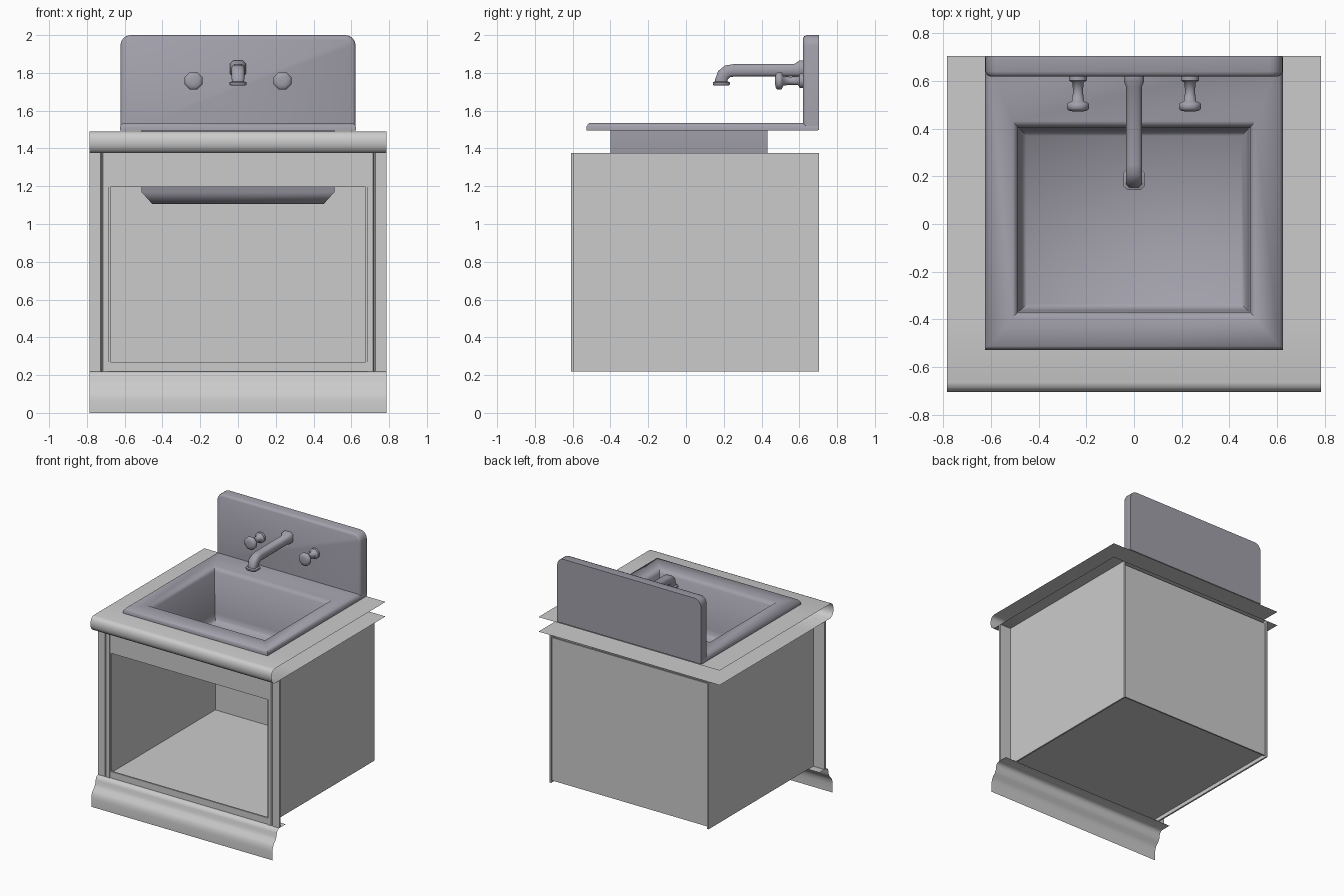
import bpy, bmesh, math
from mathutils import Vector

if "Cube" in bpy.data.objects:
    bpy.data.objects.remove(bpy.data.objects["Cube"])


def material(name, rgb):
    m = bpy.data.materials.new(name)
    m.diffuse_color = (*rgb, 1)
    m.use_nodes = True
    m.node_tree.nodes["Principled BSDF"].inputs["Base Color"].default_value = m.diffuse_color
    return m


steel = material("steel", (0.36, 0.35, 0.405))
paint = material("paint", (0.58, 0.58, 0.58))


def finish(name, bm, mat, angle):
    bmesh.ops.recalc_face_normals(bm, faces=bm.faces[:])
    me = bpy.data.meshes.new(name)
    bm.to_mesh(me)
    bm.free()
    ob = bpy.data.objects.new(name, me)
    bpy.context.collection.objects.link(ob)
    me.shade_smooth()
    me.set_sharp_from_angle(angle=math.radians(angle))
    me.materials.append(mat)
    return ob


def loft(name, rings, mat=paint, caps=True, closed=True, angle=40, edit=None):
    """Bridge a sequence of equal-length point loops."""
    bm = bmesh.new()
    vs = [[bm.verts.new(p) for p in r] for r in rings]
    n = len(rings[0])
    for a, b in zip(vs, vs[1:]):
        for i in range(n if closed else n - 1):
            j = (i + 1) % n
            bm.faces.new((a[i], a[j], b[j], b[i]))
    if caps:
        bm.faces.new(vs[0][::-1])
        bm.faces.new(vs[-1])
    if edit:
        edit(bm)
    return finish(name, bm, mat, angle)


def box(name, x0, x1, y0, y1, z0, z1):
    rect = [(x0, y0), (x1, y0), (x1, y1), (x0, y1)]
    return loft(name, [[(x, y, z) for x, y in rect] for z in (z0, z1)])


def sheet(name, profile, edit=None):
    """Open y-z profile stretched across the full width."""
    return loft(name, [[(x, y, z) for y, z in profile] for x in (-.785, .785)],
                caps=False, closed=False, edit=edit)


def octo(c, r, u, v, k=.414):
    """Eight-sided section; k sets flat length (larger is squarer)."""
    pts = [(1, -k), (1, k), (k, 1), (-k, 1), (-1, k), (-1, -k), (-k, -1), (k, -1)]
    return [Vector(c) + r * (a * Vector(u) + b * Vector(v)) for a, b in pts]


# countertop: open-ended shell with rounded nose, cut out for the basin
def cut_hole(bm):
    for co, no in [((-.51, 0, 0), (1, 0, 0)), ((.51, 0, 0), (1, 0, 0)),
                   ((0, -.398, 0), (0, 1, 0)), ((0, .43, 0), (0, 1, 0))]:
        bmesh.ops.bisect_plane(bm, geom=bm.verts[:] + bm.edges[:] + bm.faces[:],
                               plane_co=co, plane_no=no)
    inside = [f for f in bm.faces if abs(f.calc_center_median().x) < .5
              and -.39 < f.calc_center_median().y < .42]
    bmesh.ops.delete(bm, geom=inside, context='FACES')


sheet("countertop", [(.705, 1.49), (-.665, 1.49), (-.685, 1.485), (-.698, 1.47), (-.705, 1.445),
                     (-.703, 1.415), (-.692, 1.39), (-.67, 1.376), (.705, 1.376)], cut_hole)

# moulded plinth
sheet("plinth", [(-.53, .22), (-.615, .22), (-.633, .21), (-.641, .19), (-.645, .165),
                 (-.657, .14), (-.678, .12), (-.69, .095), (-.695, .065), (-.695, 0)])

# cabinet carcass
box("back_panel", -.675, .675, .683, .695, .235, 1.355)
box("cabinet_floor", -.675, .675, -.59, .685, .25, .262)
box("bottom_rail", -.687, .687, -.605, -.592, .22, .27)
box("top_rail", -.687, .687, -.605, -.592, 1.197, 1.376)
for s, side in ((-1, "left"), (1, "right")):
    box(side + "_panel", s * .675, s * .688, -.60, .705, .22, 1.376)
    # front stile with a V groove
    prof = [(.785, -.61), (.727, -.61), (.721, -.597), (.715, -.61), (.686, -.61), (.686, -.593), (.785, -.593)]
    loft(side + "_stile", [[(s * x, y, z) for x, y in prof] for z in (.22, 1.376)], angle=20)


# sink: rim and double-walled basin as one nest of rectangles
def rect(x, y0, y1, z):
    return [(-x, y0, z), (x, y0, z), (x, y1, z), (-x, y1, z)]


loft("sink", [rect(*r) for r in [
    (.455, -.345, .375, 1.107), (.51, -.40, .432, 1.168), (.51, -.40, .432, 1.495),
    (.625, -.528, .70, 1.495), (.625, -.528, .70, 1.515), (.61, -.513, .69, 1.535),
    (.51, -.395, .432, 1.535), (.487, -.37, .405, 1.503), (.48, -.365, .40, 1.18),
    (.47, -.355, .39, 1.145), (.45, -.335, .37, 1.122)]], steel, angle=55)


# backsplash with rounded top corners and softened front edge
def splash(inset, y):
    r, hx, top = .055 - inset, .623 - inset, 2.0 - inset
    arc = [(hx - r + r * math.cos(a), top - r + r * math.sin(a))
           for a in [k * math.pi / 8 for k in range(5)]]
    pts = [(hx, 1.497)] + arc + [(-x, z) for x, z in arc[::-1]] + [(-hx, 1.497)]
    return [(x, y, z) for x, z in pts]


loft("backsplash", [splash(0, .705), splash(0, .64), splash(.006, .626), splash(.016, .62)],
     steel, angle=50)

# spout: rounded square tube swept over an elbow (y, z, tilt, radius)
path = [(.625, 1.822, 0, .043), (.60, 1.822, 0, .043), (.575, 1.815, 0, .033), (.25, 1.813, 0, .033),
        (.22, 1.808, 25, .034), (.198, 1.79, 55, .034), (.187, 1.765, 90, .033), (.187, 1.755, 90, .033),
        (.187, 1.75, 90, .045), (.187, 1.738, 90, .045), (.187, 1.732, 90, .038)]
loft("spout", [octo((0, y, z), r, (1, 0, 0),
                    (0, -math.sin(math.radians(t)), math.cos(math.radians(t))), .6)
               for y, z, t, r in path], steel, angle=65)

# tap handles: turned profile (y, radius)
turned = [(.625, .038), (.602, .038), (.594, .023), (.55, .021), (.515, .026), (.508, .043),
          (.50, .047), (.485, .047), (.476, .038), (.472, .02)]
for s, side in ((-1, "left"), (1, "right")):
    loft(side + "_tap_handle", [octo((s * .235, y, 1.758), r, (1, 0, 0), (0, 0, 1))
                                for y, r in turned], steel, angle=60)
